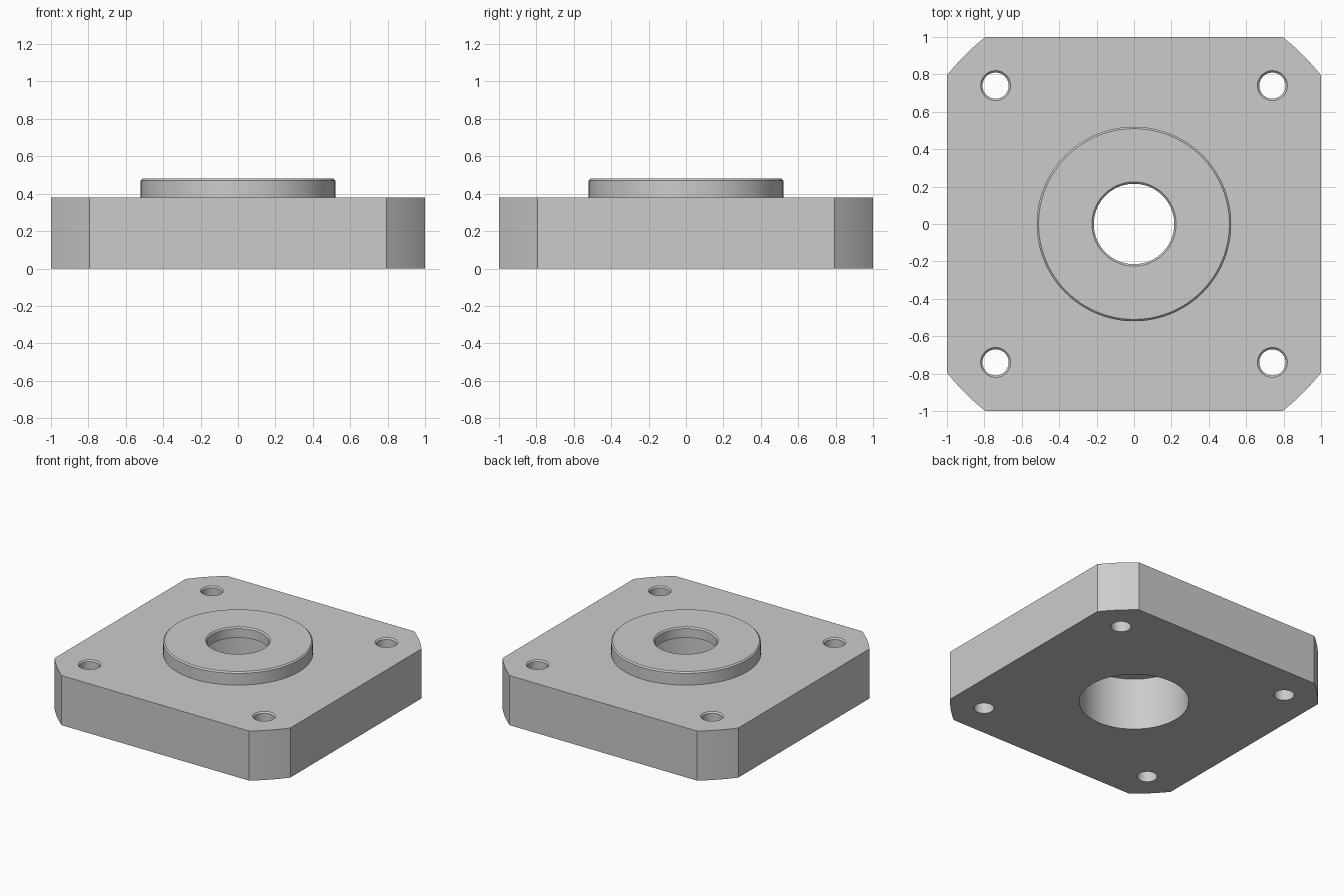
import bpy
import bmesh
from math import atan2, cos, sin, pi, hypot, radians
from mathutils import Vector

if "Cube" in bpy.data.objects:
    bpy.data.objects.remove(bpy.data.objects["Cube"], do_unlink=True)

PLATE_TOP, BOSS_TOP, STEP = 0.38, 0.48, 0.40   # heights
FLAT = 0.795                                    # half length of the straight sides
HOLE_POS = 0.74
CHAMFER = 0.01

grey = bpy.data.materials.new("light_grey_metal")
grey.use_nodes = True
colour = (0.6, 0.6, 0.6, 1)
grey.diffuse_color = colour
grey.node_tree.nodes["Principled BSDF"].inputs["Base Color"].default_value = colour


def make_object(name, bm):
    bmesh.ops.recalc_face_normals(bm, faces=bm.faces)
    mesh = bpy.data.meshes.new(name)
    bm.to_mesh(mesh)
    bm.free()
    mesh.materials.append(grey)
    obj = bpy.data.objects.new(name, mesh)
    bpy.context.collection.objects.link(obj)
    return obj


def lathe(name, profile, x=0, y=0, steps=96):
    """Solid of revolution; the profile starts and ends on the axis."""
    bm = bmesh.new()
    verts = [bm.verts.new((r, 0, z)) for r, z in profile]
    edges = [bm.edges.new(pair) for pair in zip(verts, verts[1:])]
    bmesh.ops.spin(bm, geom=verts + edges, cent=(0, 0, 0), axis=(0, 0, 1),
                   angle=2 * pi, steps=steps)
    bmesh.ops.remove_doubles(bm, verts=bm.verts, dist=1e-5)
    bmesh.ops.translate(bm, verts=bm.verts, vec=(x, y, 0))
    return make_object(name, bm)


def combine(target, other, operation):
    mod = target.modifiers.new(operation, "BOOLEAN")
    mod.operation = operation
    mod.solver = "EXACT"
    mod.object = other
    other.hide_render = True
    bpy.context.view_layer.objects.active = target
    bpy.ops.object.modifier_apply(modifier=mod.name)
    bpy.data.objects.remove(other, do_unlink=True)


# Square plate whose corners are turned to one large circle
radius = hypot(1, FLAT)
start, end = atan2(FLAT, 1), atan2(1, FLAT)
bm = bmesh.new()
outline = []
for corner in range(4):
    for i in range(9):
        a = corner * pi / 2 + start + (end - start) * i / 8
        outline.append(bm.verts.new((radius * cos(a), radius * sin(a), 0)))
base = bm.faces.new(outline)
top = bmesh.ops.extrude_face_region(bm, geom=[base], use_keep_orig=True)["geom"]
bmesh.ops.translate(bm, vec=Vector((0, 0, PLATE_TOP)),
                    verts=[v for v in top if isinstance(v, bmesh.types.BMVert)])
flange = make_object("flange_plate_with_boss", bm)

# Raised round boss with a chamfered rim
boss = lathe("boss", [(0, 0.2), (0.52, 0.2), (0.52, BOSS_TOP - CHAMFER),
                      (0.52 - CHAMFER, BOSS_TOP), (0, BOSS_TOP)])
combine(flange, boss, "UNION")

# Stepped centre bore: wide from below, narrow and chamfered at the top
bore = lathe("bore_cutter", [(0, -0.1), (0.38, -0.1), (0.38, STEP), (0.215, STEP),
                             (0.215, BOSS_TOP - CHAMFER), (0.225, BOSS_TOP),
                             (0.225, 0.6), (0, 0.6)])
combine(flange, bore, "DIFFERENCE")

# Four chamfered bolt holes
for sx in (-1, 1):
    for sy in (-1, 1):
        hole = lathe("hole_cutter", [(0, -0.1), (0.07, -0.1), (0.07, PLATE_TOP - CHAMFER),
                                     (0.08, PLATE_TOP), (0.08, 0.6), (0, 0.6)],
                     sx * HOLE_POS, sy * HOLE_POS, 48)
        combine(flange, hole, "DIFFERENCE")

# Smooth round walls, crisp edges
bpy.ops.object.select_all(action="DESELECT")
flange.select_set(True)
bpy.context.view_layer.objects.active = flange
bpy.ops.object.shade_smooth_by_angle(angle=radians(25))
